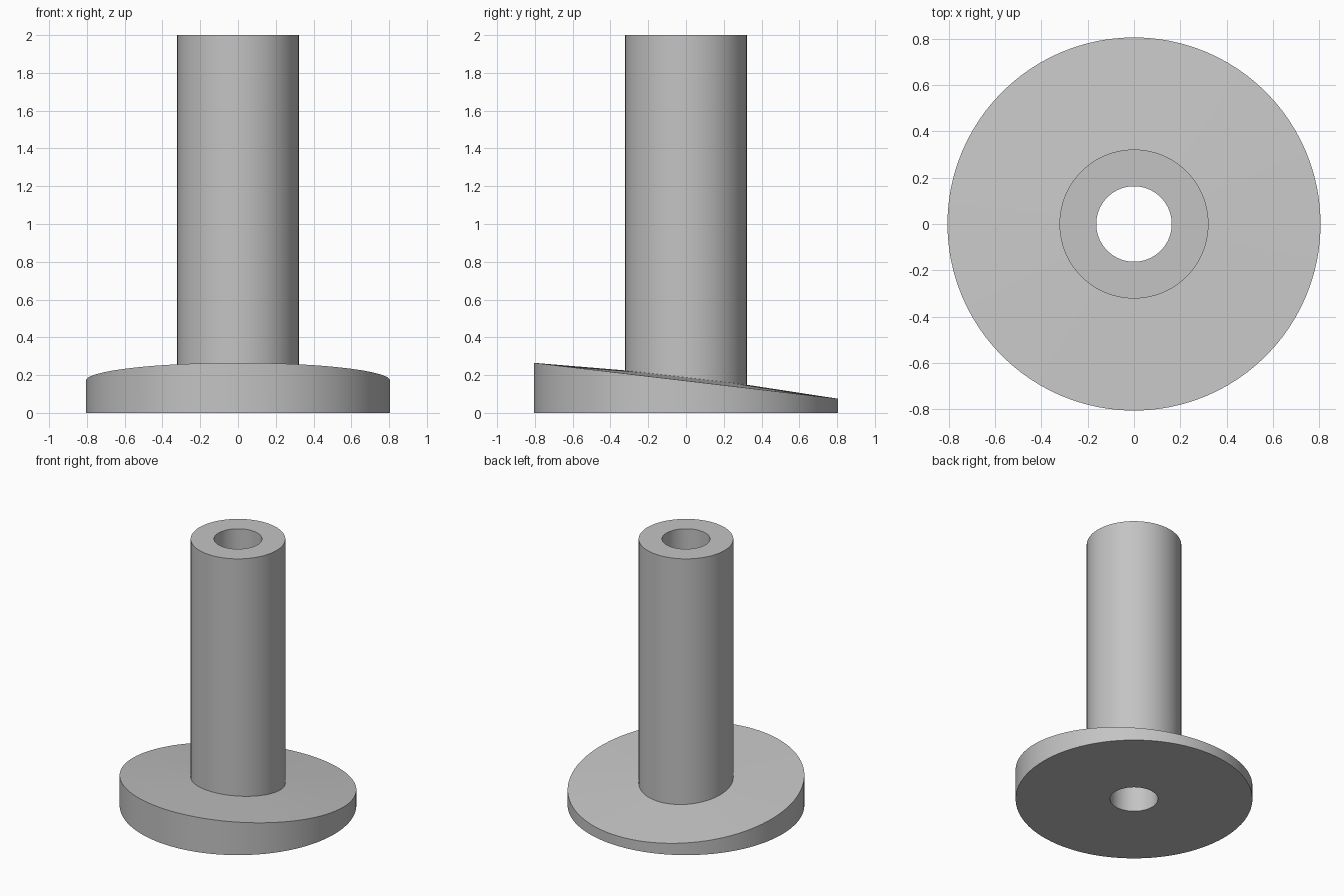
import bpy
import bmesh
from math import cos, sin, pi, radians

SEGMENTS = 96
HOLE, TUBE, FLANGE = 0.163, 0.322, 0.806
SLOPE = -0.118

cube = bpy.data.objects.get("Cube")
if cube:
    bpy.data.objects.remove(cube, do_unlink=True)

grey = bpy.data.materials.new("plain grey")
grey.use_nodes = True
colour = (0.55, 0.55, 0.55, 1)
grey.diffuse_color = colour
grey.node_tree.nodes["Principled BSDF"].inputs["Base Color"].default_value = colour


def ring(bm, radius, height, slope=0.0):
    """Circle of vertices whose height tilts along y."""
    angles = [2 * pi * i / SEGMENTS for i in range(SEGMENTS)]
    return [bm.verts.new((radius * cos(a), radius * sin(a),
                          height + slope * radius * sin(a))) for a in angles]


# Closed section: bore, tapered flange with a slightly raised centre, tube
bm = bmesh.new()
rings = [
    ring(bm, HOLE, 0),
    ring(bm, FLANGE, 0),
    ring(bm, FLANGE, 0.17, SLOPE),
    ring(bm, TUBE, 0.187, SLOPE),
    ring(bm, TUBE, 2),
    ring(bm, HOLE, 2),
]
for k, lower in enumerate(rings):
    upper = rings[(k + 1) % len(rings)]
    for i in range(SEGMENTS):
        j = (i + 1) % SEGMENTS
        bm.faces.new((lower[i], lower[j], upper[j], upper[i]))
bmesh.ops.recalc_face_normals(bm, faces=bm.faces)

mesh = bpy.data.meshes.new("flanged_tube")
bm.to_mesh(mesh)
bm.free()
mesh.materials.append(grey)
flanged_tube = bpy.data.objects.new("flanged_tube", mesh)
bpy.context.collection.objects.link(flanged_tube)

# Smooth round walls with crisp rims
bpy.ops.object.select_all(action="DESELECT")
flanged_tube.select_set(True)
bpy.context.view_layer.objects.active = flanged_tube
bpy.ops.object.shade_smooth_by_angle(angle=radians(30))
